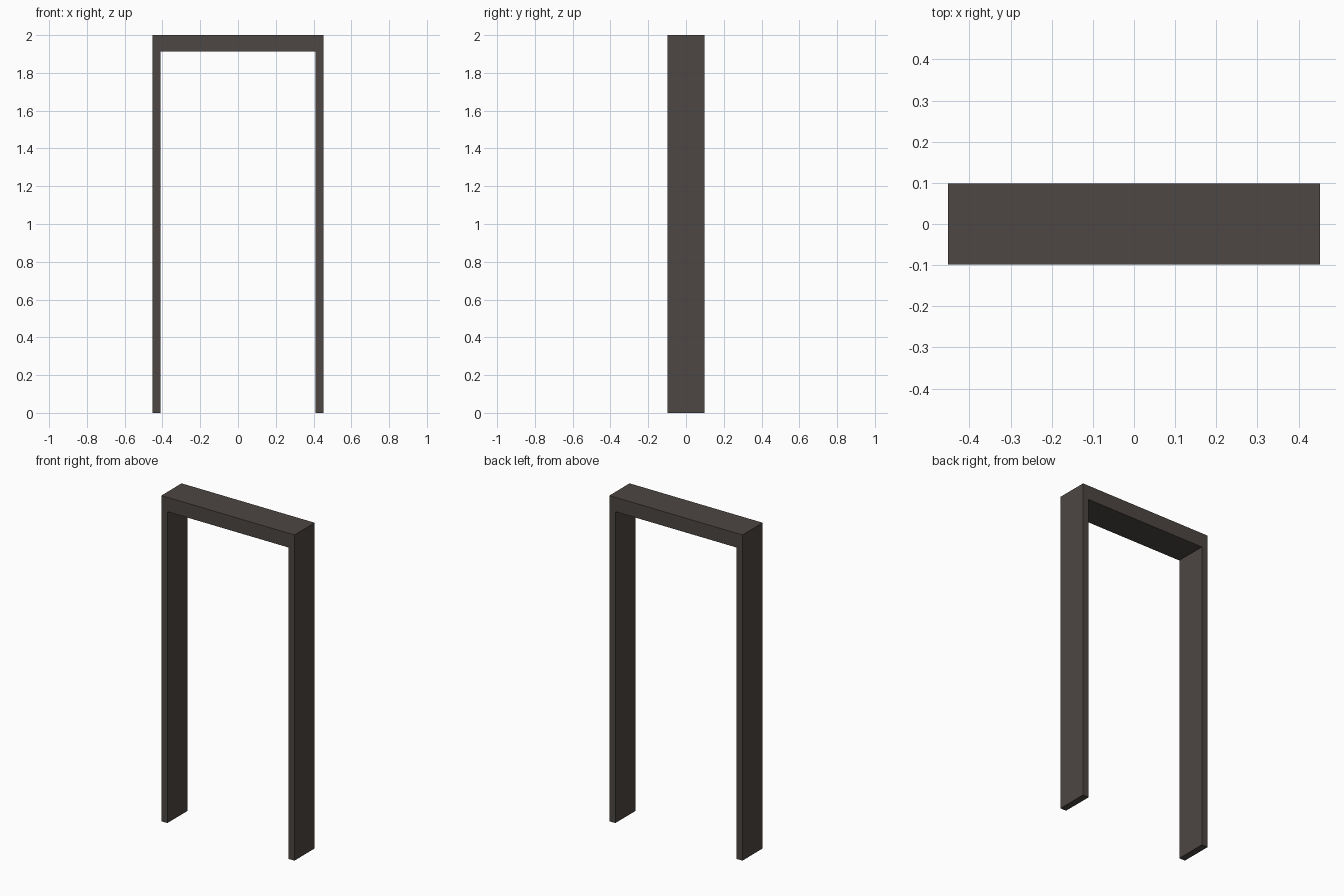
import bpy, bmesh

if "Cube" in bpy.data.objects:
    bpy.data.objects.remove(bpy.data.objects["Cube"])

HALF_W, INNER_W = 0.452, 0.411   # outer and opening half widths
HEIGHT, OPENING = 2.0, 1.912     # overall and opening heights
HALF_D = 0.098                   # half depth

# Door frame: an upside-down U profile extruded front to back
profile = [(-HALF_W, 0), (-INNER_W, 0), (-INNER_W, OPENING), (INNER_W, OPENING),
           (INNER_W, 0), (HALF_W, 0), (HALF_W, HEIGHT), (-HALF_W, HEIGHT)]

bm = bmesh.new()
face = bm.faces.new([bm.verts.new((x, -HALF_D, z)) for x, z in profile])
extruded = bmesh.ops.extrude_face_region(bm, geom=[face])["geom"]
back = [v for v in extruded if isinstance(v, bmesh.types.BMVert)]
bmesh.ops.translate(bm, verts=back, vec=(0, 2 * HALF_D, 0))
# Make sure the front cap is present, then face everything outward
if not any(all(v.co.y < 0 for v in f.verts) for f in bm.faces):
    bmesh.ops.holes_fill(bm, edges=[e for e in bm.edges if e.is_boundary], sides=0)
bmesh.ops.recalc_face_normals(bm, faces=bm.faces[:])

mesh = bpy.data.meshes.new("door_frame")
bm.to_mesh(mesh)
bm.free()
frame = bpy.data.objects.new("door_frame", mesh)
bpy.context.collection.objects.link(frame)

# Dark brown-grey finish
finish = bpy.data.materials.new("dark_finish")
finish.diffuse_color = (0.075, 0.063, 0.057, 1)
finish.use_nodes = True
finish.node_tree.nodes["Principled BSDF"].inputs["Base Color"].default_value = finish.diffuse_color
mesh.materials.append(finish)
